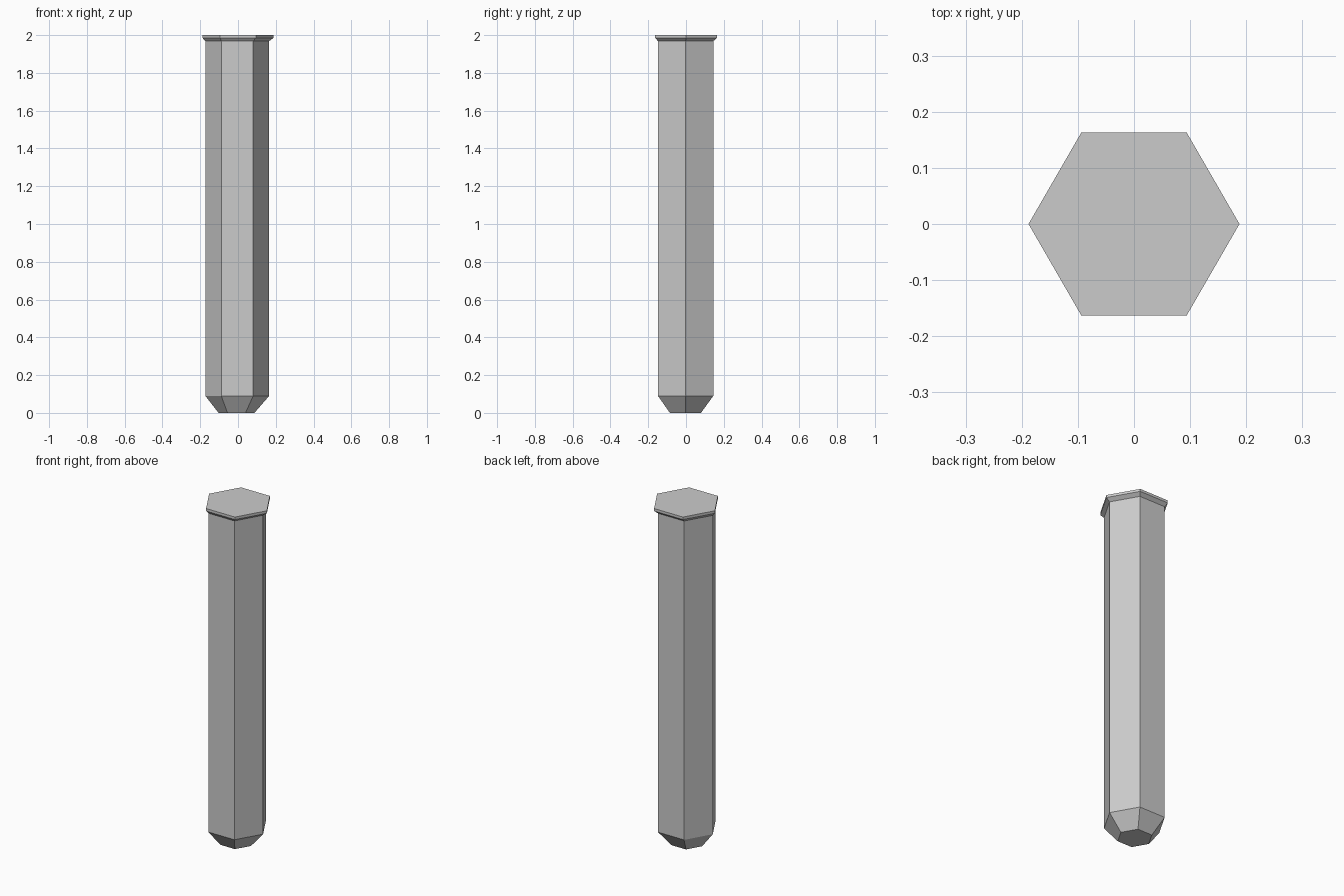
import bpy, bmesh
from math import cos, sin, pi

if "Cube" in bpy.data.objects:
    bpy.data.objects.remove(bpy.data.objects["Cube"])

SIDES = 6


def hex_loft(name, rings):
    """Closed hexagonal solid through rings of (z, radius, x centre, y centre)."""
    bm = bmesh.new()
    loops = []
    for z, r, cx, cy in rings:
        loops.append([bm.verts.new((cx + r * cos(2 * pi * i / SIDES),
                                    cy + r * sin(2 * pi * i / SIDES), z))
                      for i in range(SIDES)])
    for low, high in zip(loops, loops[1:]):
        for i in range(SIDES):
            j = (i + 1) % SIDES
            bm.faces.new((low[i], low[j], high[j], high[i]))
    bm.faces.new(loops[0][::-1])
    bm.faces.new(loops[-1])
    mesh = bpy.data.meshes.new(name)
    bm.to_mesh(mesh)
    bm.free()
    obj = bpy.data.objects.new(name, mesh)
    bpy.context.collection.objects.link(obj)
    return obj


# Hexagonal post: tapered foot, long shaft (slightly off-centre), flared flat cap
hex_loft("hexagonal_post", [
    (0.00, 0.095, -0.008, -0.003),
    (0.09, 0.169, -0.004, -0.002),
    (1.968, 0.169, -0.004, -0.002),
    (1.985, 0.188, 0.0, 0.0),
    (2.00, 0.188, 0.0, 0.0),
])
